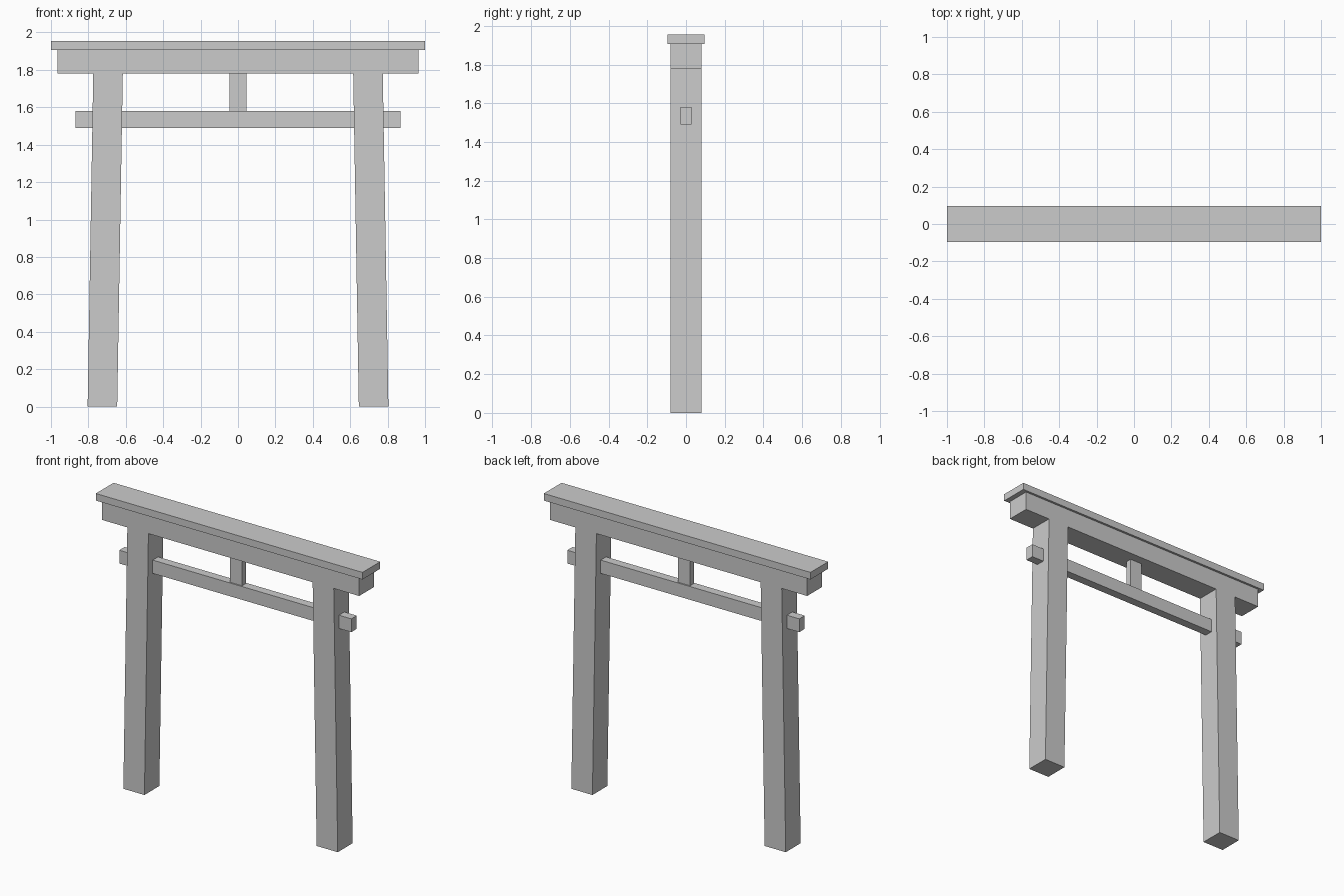
import bpy
import bmesh
from mathutils import Vector

if "Cube" in bpy.data.objects:
    bpy.data.objects.remove(bpy.data.objects["Cube"])


def beam(name, half_x, half_y, z0, z1, x0=0.0, x1=0.0):
    """Box from z0 to z1, centred on x0 at its foot and x1 at its head."""
    bm = bmesh.new()
    bmesh.ops.create_cube(bm, size=2)
    for v in bm.verts:
        top = v.co.z > 0
        v.co = Vector((v.co.x * half_x + (x1 if top else x0),
                       v.co.y * half_y,
                       z1 if top else z0))
    mesh = bpy.data.meshes.new(name)
    bm.to_mesh(mesh)
    bm.free()
    obj = bpy.data.objects.new(name, mesh)
    bpy.context.collection.objects.link(obj)
    return obj


# Two pillars leaning slightly inwards
for side, s in (("left", -1), ("right", 1)):
    beam(f"{side}_pillar", 0.079, 0.08, 0, 1.78, s * 0.725, s * 0.695)

# Lower tie beam passing through the pillars, with a short centre strut
beam("tie_beam", 0.87, 0.029, 1.49, 1.58)
beam("centre_strut", 0.045, 0.02, 1.58, 1.78)

# Lintel and the wider cap on top of it
beam("lintel", 0.965, 0.08, 1.78, 1.907)
beam("top_cap", 1.0, 0.095, 1.907, 1.955)
